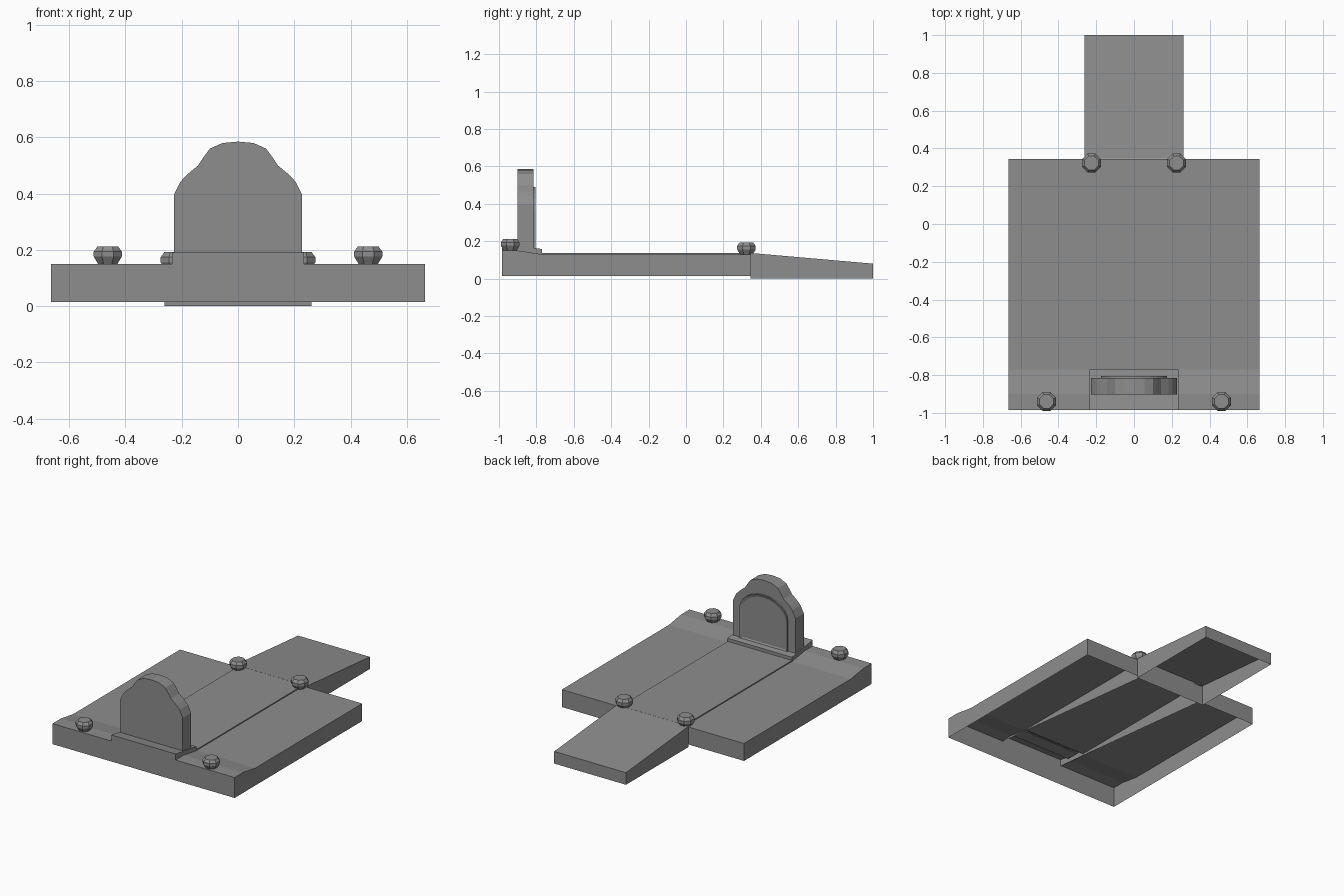
import bpy, bmesh, math

cube = bpy.data.objects.get("Cube")
if cube:
    bpy.data.objects.remove(cube)

GREY = (0.27, 0.27, 0.27, 1)
stone = bpy.data.materials.new("stone_grey")
stone.use_nodes = True
stone.diffuse_color = GREY
stone.node_tree.nodes["Principled BSDF"].inputs["Base Color"].default_value = GREY

FRONT, BACK, SIDE, PATH = -0.985, 0.345, 0.665, 0.235
STEP = -0.77
BASE, DECK, PATH_TOP = 0.015, 0.13, 0.137


def finish(name, bm):
    mesh = bpy.data.meshes.new(name)
    bm.to_mesh(mesh)
    bm.free()
    mesh.materials.append(stone)
    obj = bpy.data.objects.new(name, mesh)
    bpy.context.collection.objects.link(obj)
    return obj


def shell(name, profile, x0, x1, left_cap=None, right_cap=None):
    """Sweep an open (y, z) profile along x, with optional side walls."""
    bm = bmesh.new()
    for (ya, za), (yb, zb) in zip(profile, profile[1:]):
        corners = [(x0, ya, za), (x1, ya, za), (x1, yb, zb), (x0, yb, zb)]
        bm.faces.new([bm.verts.new(c) for c in corners])
    if right_cap:
        bm.faces.new([bm.verts.new((x0, y, z)) for y, z in right_cap])
    if left_cap:
        bm.faces.new([bm.verts.new((x1, y, z)) for y, z in reversed(left_cap)])
    bmesh.ops.remove_doubles(bm, verts=bm.verts, dist=0.0001)
    return finish(name, bm)


def slab(name, outline, y_front, y_back):
    """Extrude an (x, z) outline in depth; returns the bmesh and back face."""
    bm = bmesh.new()
    face = bm.faces.new([bm.verts.new((x, y_front, z)) for x, z in outline])
    ext = bmesh.ops.extrude_face_region(bm, geom=[face], use_keep_orig=True)
    for v in [g for g in ext["geom"] if isinstance(g, bmesh.types.BMVert)]:
        v.co.y = y_back
    bmesh.ops.recalc_face_normals(bm, faces=bm.faces)
    back = max(bm.faces, key=lambda f: f.calc_center_median().y)
    return bm, back


def mirrored(half):
    """Complete a half outline (from bottom right up to the centre)."""
    return half + [(-x, z) for x, z in reversed(half) if x > 0]


# Side decks: hollow, raised along the front
deck = [(FRONT, BASE), (FRONT, 0.15), (-0.9, 0.15), (STEP, DECK),
        (BACK, DECK), (BACK, BASE)]
shell("left_deck", deck, PATH, SIDE, left_cap=deck)
shell("right_deck", deck, -SIDE, -PATH, right_cap=deck)

# Central path with the sloping headstone plinth and tapered side walls
path = [(FRONT, BASE), (FRONT, 0.19), (STEP, 0.158), (STEP, PATH_TOP),
        (BACK, PATH_TOP), (BACK, BASE)]
path_side = path[1:] + [(STEP, 0.125), (FRONT, 0.145)]
shell("central_path", path, -PATH, PATH, path_side, path_side)

# Entry ramp
ramp = [(BACK + 0.001, 0), (BACK + 0.001, PATH_TOP), (1, 0.08), (1, 0)]
shell("entry_ramp", ramp, -0.262, 0.262, ramp, ramp)

# Headstone
stone_half = [(0.228, 0.158), (0.228, 0.395), (0.205, 0.442), (0.182, 0.467),
              (0.142, 0.5), (0.122, 0.53), (0.1, 0.56), (0.055, 0.58), (0, 0.585)]
bm, _ = slab("headstone", mirrored(stone_half), -0.902, -0.815)
finish("headstone", bm)

# Arched frame with a recessed panel on the inner face of the headstone
arch = [(0.175, 0.16)]
for i in range(7):
    a = math.radians(15 * i)
    arch.append((0.175 * math.cos(a) if i < 6 else 0, 0.36 + 0.13 * math.sin(a)))
bm, back = slab("headstone_frame", mirrored(arch), -0.82, -0.805)
bmesh.ops.inset_region(bm, faces=[back], thickness=0.018)
for v in back.verts:
    v.co.y = -0.812
finish("headstone_frame", bm)


# Eight-sided knobs
def knob(name, x, y, z):
    bm = bmesh.new()
    rings = []
    for r, h in [(0.037, 0), (0.054, 0.026), (0.054, 0.044), (0.04, 0.062)]:
        angles = [math.pi / 4 * (k + 0.5) for k in range(8)]
        rings.append([bm.verts.new((x + r * math.cos(a), y + r * math.sin(a), z + h))
                      for a in angles])
    for low, high in zip(rings, rings[1:]):
        for k in range(8):
            n = (k + 1) % 8
            bm.faces.new([low[k], low[n], high[n], high[k]])
    bm.faces.new(rings[-1])
    bm.faces.new(list(reversed(rings[0])))
    finish(name, bm)


for side, s in (("left", 1), ("right", -1)):
    knob("front_knob_" + side, s * 0.463, -0.94, 0.15)
    knob("back_knob_" + side, s * 0.225, 0.323, 0.13)
